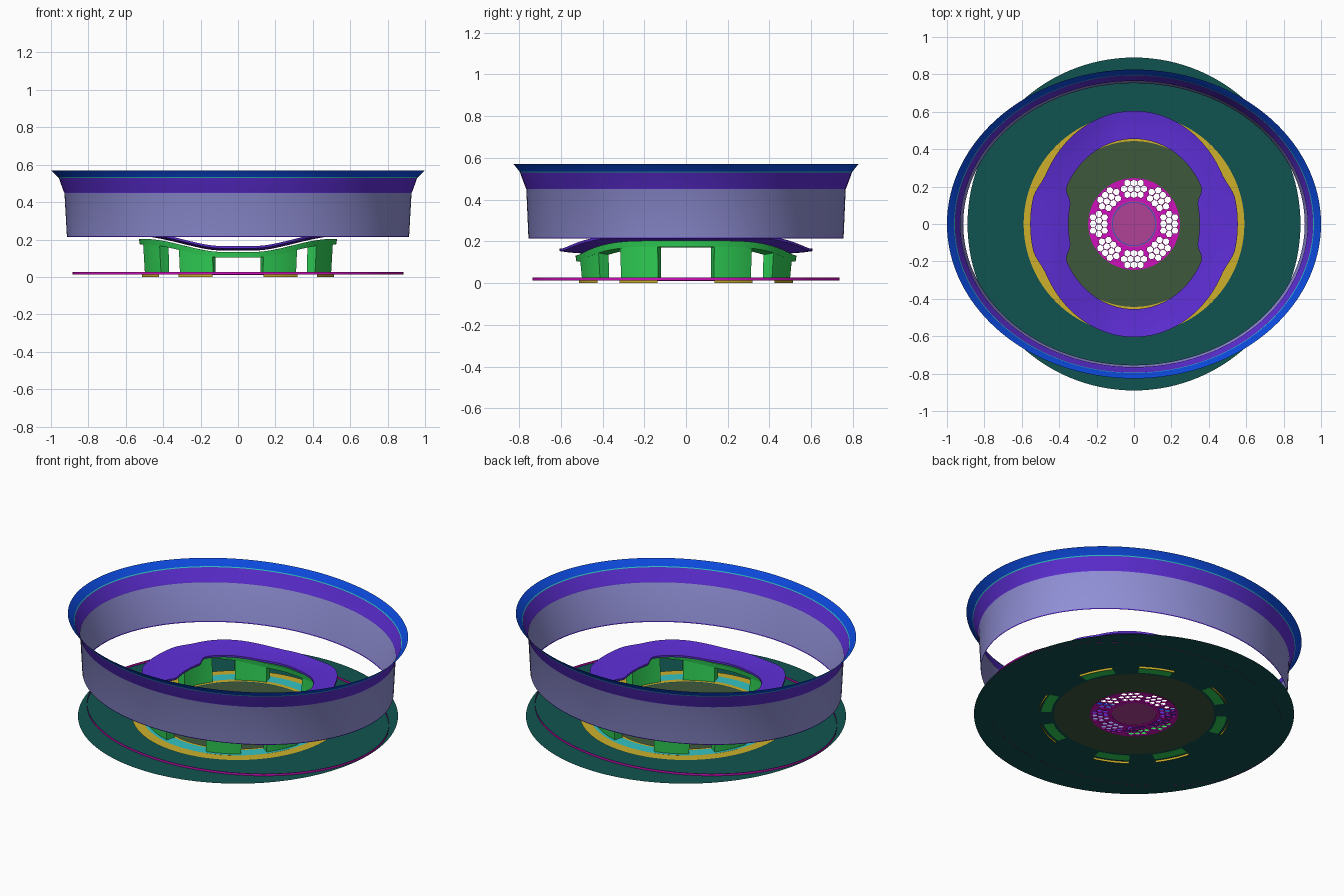
import bpy, bmesh
from math import sin, cos, tau, radians, pi

if "Cube" in bpy.data.objects:
    bpy.data.objects.remove(bpy.data.objects["Cube"])


def material(name, r, g, b):
    lin = [((c / 255 + 0.055) / 1.055) ** 2.4 if c > 10 else c / 3295 for c in (r, g, b)]
    m = bpy.data.materials.new(name)
    m.use_nodes = True
    m.diffuse_color = (*lin, 1)
    m.node_tree.nodes["Principled BSDF"].inputs["Base Color"].default_value = (*lin, 1)
    return m


blue = material("blue", 12, 75, 225)
purple = material("purple", 94, 46, 214)
lavender = material("lavender", 146, 145, 216)
teal = material("dark teal", 16, 84, 80)
green = material("green", 48, 210, 86)
gold = material("gold", 205, 176, 44)
cyan = material("cyan", 50, 195, 195)
olive = material("olive", 62, 88, 60)
magenta = material("magenta", 208, 16, 188)
pink = material("mauve pink", 176, 66, 150)


def finish(name, mesh):
    ob = bpy.data.objects.new(name, mesh)
    bpy.context.collection.objects.link(ob)
    bpy.ops.object.select_all(action="DESELECT")
    ob.select_set(True)
    bpy.context.view_layer.objects.active = ob
    bpy.ops.object.shade_smooth_by_angle(angle=radians(35))
    return ob


def sweep(name, fn, rows, mats, start=0, end=tau, segs=128, tube=False):
    """Sweep a profile of rows round z; fn(row, angle) gives a point."""
    bm = bmesh.new()
    full = end - start > tau - 0.001
    count = segs if full else segs + 1
    loops = [[bm.verts.new(fn(i, start + (end - start) * k / segs)) for i in range(rows)]
             for k in range(count)]
    for k in range(segs):
        a, b = loops[k], loops[(k + 1) % count]
        for i in range(rows if tube else rows - 1):
            j = (i + 1) % rows
            f = bm.faces.new((a[i], b[i], b[j], a[j]))
            f.material_index = min(i, len(mats) - 1)
    if tube and not full:
        bm.faces.new(loops[0])
        bm.faces.new(loops[-1][::-1])
    bmesh.ops.recalc_face_normals(bm, faces=bm.faces)
    mesh = bpy.data.meshes.new(name)
    bm.to_mesh(mesh)
    bm.free()
    for m in mats:
        mesh.materials.append(m)
    return finish(name, mesh)


def lathe(name, profile, mats, **kw):
    """Profile points are (x radius, y radius, z)."""
    def fn(i, a):
        rx, ry, z = profile[i]
        return rx * cos(a), ry * sin(a), z
    return sweep(name, fn, len(profile), mats, **kw)


def flat_ring(name, inner, outer, z, mat):
    return lathe(name, [(inner, inner, z), (outer, outer, z)], [mat])


# Open oval bowl wall with flared rim
lathe("bowl_wall", [(0.913, 0.753, 0.213), (0.915, 0.755, 0.219), (0.928, 0.765, 0.45),
                    (0.932, 0.768, 0.456), (0.958, 0.795, 0.529), (0.962, 0.797, 0.534),
                    (1.0, 0.826, 0.57)],
      [purple, lavender, purple, purple, cyan, blue])

# Base plate and its layered rings
flat_ring("base_plate", 0.445, 0.89, 0.013, teal)
flat_ring("base_inner_plate", 0.243, 0.446, 0.013, olive)
flat_ring("gold_ring", 0.443, 0.59, 0.018, gold)
flat_ring("cyan_ring", 0.465, 0.535, 0.021, cyan)
lathe("base_oval_rim", [(0.886, 0.735, 0.012), (0.886, 0.735, 0.026)], [magenta])


def smooth(lo, hi, v):
    t = min(max((v - lo) / (hi - lo), 0), 1)
    return t * t * (3 - 2 * t)


def saddle(x):
    return 0.153 + 0.07 * smooth(0.08, 0.5, abs(x))


# Saddle shaped seat ring with wider side tabs
SEAT = [(0, 0), (0.25, 0), (0.5, 0), (0.75, 0), (1, 0),
        (1, 1), (0.75, 1), (0.5, 1), (0.25, 1), (0, 1)]


def seat_point(i, a):
    t, under = SEAT[i]
    tab = 1 - smooth(0.12, 0.23, abs(0.52 * sin(a)))
    inner = 0.4 - 0.05 * tab
    outer = 0.525 + 0.03 * tab
    rx, ry = inner + (outer - inner) * t, 0.455 + 0.15 * t
    x = rx * cos(a)
    return x, ry * sin(a), saddle(x) + 0.012 * t * t - 0.012 * under


sweep("seat_ring", seat_point, len(SEAT), [purple], tube=True)


# Support band that follows the seat
def band_point(i, a):
    r, drop = [(0.46, 0.02), (0.53, 0.02), (0.525, 0.05), (0.465, 0.05)][i]
    return r * cos(a), r * sin(a), saddle(r * cos(a)) - drop


sweep("support_band", band_point, 4, [green], tube=True)


# Eight support legs with gold foot edges
def leg_point(i, a):
    r, top = [(0.465, 1), (0.525, 1), (0.515, 0), (0.46, 0)][i]
    return r * cos(a), r * sin(a), saddle(r * cos(a)) - 0.045 if top else 0.012


for quarter in range(4):
    for middle in (26, 64):
        a = radians(quarter * 90 + middle)
        half = radians(11)
        sweep("support_leg", leg_point, 4, [green], start=a - half, end=a + half,
              segs=10, tube=True)
        lathe("foot_edge", [(0.53, 0.53, 0), (0.53, 0.53, 0.02)], [gold],
              start=a - half, end=a + half, segs=10)


# Central grille with clusters of hexagonal holes
def polygon(curve, cx, cy, r, n, turn=0.0):
    s = curve.splines.new("POLY")
    s.points.add(n - 1)
    for k, p in enumerate(s.points):
        t = turn + tau * k / n
        p.co = (cx + r * cos(t), cy + r * sin(t), 0, 1)
    s.use_cyclic_u = True


curve = bpy.data.curves.new("grille_outline", "CURVE")
curve.dimensions = "2D"
curve.fill_mode = "BOTH"
curve.extrude = 0.004
polygon(curve, 0, 0, 0.245, 96)
polygon(curve, 0, 0, 0.124, 64)
for c in range(8):
    a = c * pi / 4
    for radius, n in ((0.157, 3), (0.188, 4), (0.219, 3)):
        for k in range(n):
            side = (k - (n - 1) / 2) * 0.036
            polygon(curve, radius * cos(a) - side * sin(a),
                    radius * sin(a) + side * cos(a), 0.0185, 6, a)
helper = bpy.data.objects.new("grille_outline", curve)
bpy.context.collection.objects.link(helper)
bpy.context.view_layer.update()
grille_mesh = bpy.data.meshes.new_from_object(
    helper.evaluated_get(bpy.context.evaluated_depsgraph_get()))
bpy.data.objects.remove(helper)
grille_mesh.materials.clear()
grille_mesh.materials.append(magenta)
grille = finish("center_grille", grille_mesh)
grille.location.z = 0.015

# Centre cap with a fine ring
flat_ring("center_cap", 0.0005, 0.126, 0.015, pink)
flat_ring("center_cap_line", 0.115, 0.118, 0.017, blue)
